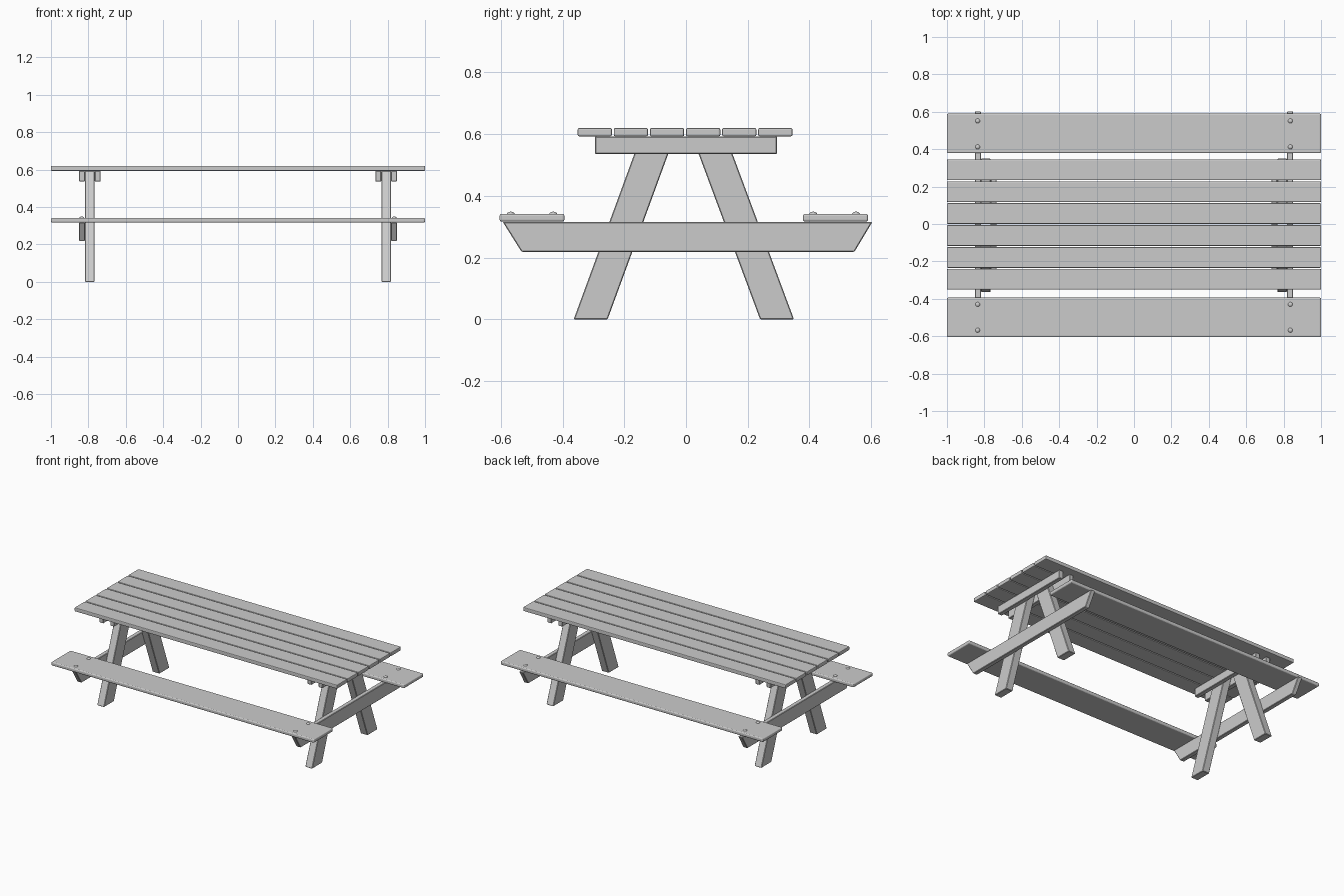
import bpy, bmesh
from math import radians

if "Cube" in bpy.data.objects:
    bpy.data.objects.remove(bpy.data.objects["Cube"])


def prism(name, profile, x0, x1, bevel=0.003, segments=1):
    """Extrude a (y, z) profile along x and ease its edges."""
    bm = bmesh.new()
    face = bm.faces.new([bm.verts.new((x0, y, z)) for y, z in profile])
    ext = bmesh.ops.extrude_face_region(bm, geom=[face])
    verts = [g for g in ext["geom"] if isinstance(g, bmesh.types.BMVert)]
    bmesh.ops.translate(bm, verts=verts, vec=(x1 - x0, 0, 0))
    bmesh.ops.recalc_face_normals(bm, faces=bm.faces)
    mesh = bpy.data.meshes.new(name)
    bm.to_mesh(mesh)
    bm.free()
    ob = bpy.data.objects.new(name, mesh)
    bpy.context.collection.objects.link(ob)
    mod = ob.modifiers.new("Bevel", "BEVEL")
    mod.width = bevel
    mod.segments = segments
    return ob


def rect(y0, y1, z0, z1):
    return [(y0, z0), (y1, z0), (y1, z1), (y0, z1)]


def bolt(name, x, y):
    """Domed bolt head sitting on a seat."""
    bpy.ops.mesh.primitive_uv_sphere_add(segments=16, ring_count=8, radius=0.013, location=(x, y, 0.34))
    ob = bpy.context.object
    ob.name = name
    ob.scale.z = 0.7
    bpy.ops.object.shade_smooth_by_angle(angle=radians(40))


# Table top: six planks
for i in range(6):
    y = -0.351 + i * 0.117
    prism(f"top_plank_{i + 1}", rect(y, y + 0.111, 0.593, 0.62), -1, 1, 0.005, 2)

# Seats
prism("front_seat", rect(-0.604, -0.394, 0.317, 0.342), -1, 1, 0.007, 3)
prism("back_seat", rect(0.379, 0.590, 0.317, 0.342), -1, 1, 0.007, 3)

for s, side in ((-1, "left"), (1, "right")):
    # Splayed legs
    for y_foot, y_top, name in ((-0.364, -0.147, "front"), (0.240, 0.020, "back")):
        prism(f"{side}_{name}_leg",
              [(y_foot, 0), (y_foot + 0.11, 0), (y_top + 0.11, 0.592), (y_top, 0.592)],
              s * 0.766, s * 0.819)

    # Cleats on both faces of the legs, under the top
    for x0, x1, name in ((0.819, 0.850, "outer"), (0.735, 0.766, "inner")):
        prism(f"{side}_{name}_cleat", rect(-0.295, 0.295, 0.536, 0.593), s * x0, s * x1)

    # Seat beam with slanted ends
    prism(f"{side}_seat_beam", [(-0.533, 0.219), (0.546, 0.219), (0.604, 0.316), (-0.594, 0.316)],
          s * 0.819, s * 0.850)

    # Seat bolts
    for n, y in enumerate((-0.568, -0.430, 0.412, 0.551)):
        bolt(f"{side}_seat_bolt_{n + 1}", s * 0.836, y)
